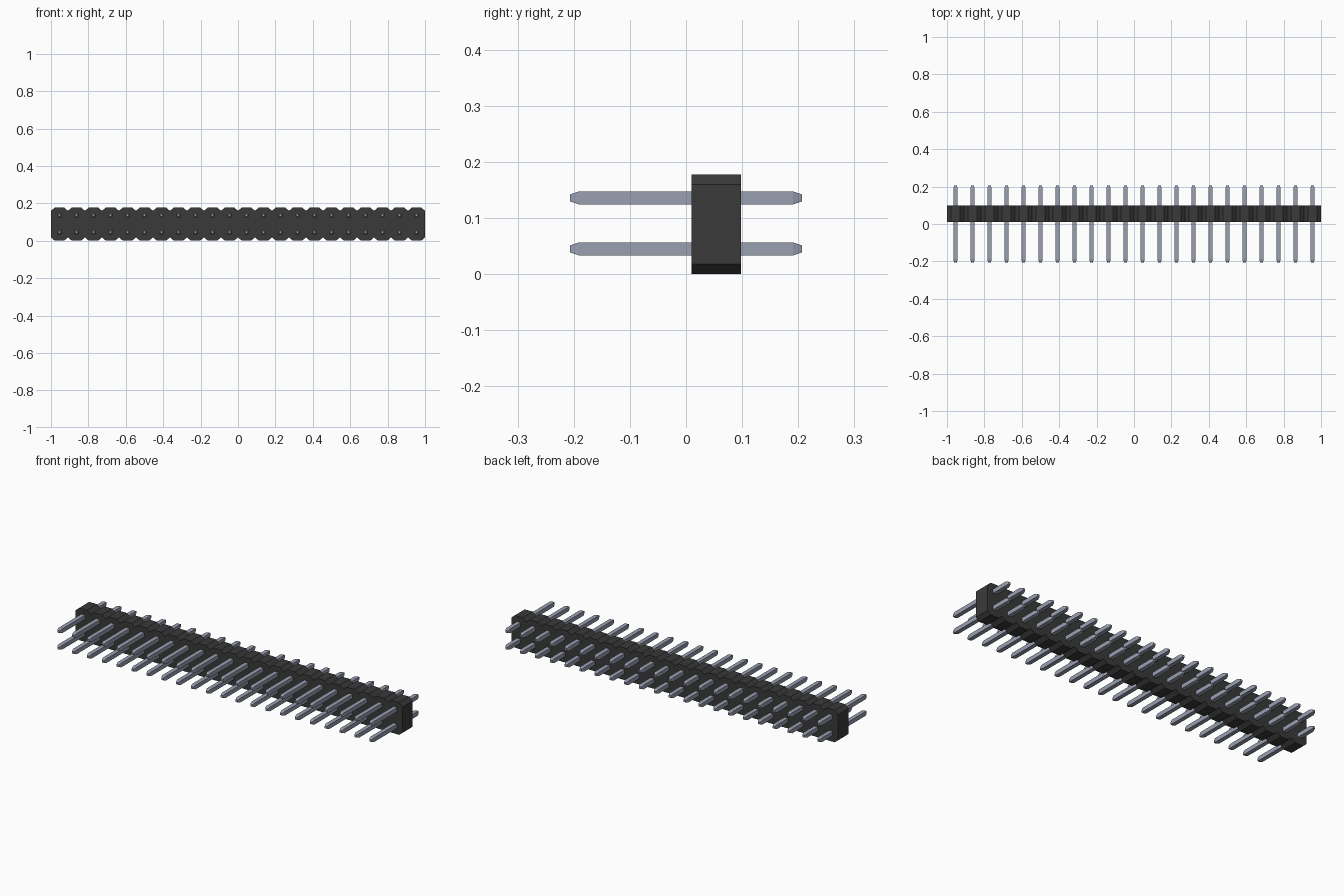
import bpy, bmesh

if "Cube" in bpy.data.objects:
    bpy.data.objects.remove(bpy.data.objects["Cube"])

COUNT = 22                       # pins per row
PITCH = 2 / COUNT
HEIGHT = 0.178
CHAMFER_X, CHAMFER_Z = 0.021, 0.018
BODY_FRONT, BODY_BACK = 0.01, 0.098
ROWS = {"lower": 0.045, "upper": 0.136}


def material(name, color):
    m = bpy.data.materials.new(name)
    m.use_nodes = True
    m.diffuse_color = color
    m.node_tree.nodes["Principled BSDF"].inputs["Base Color"].default_value = color
    return m


def add_object(name, bm, mat):
    bmesh.ops.recalc_face_normals(bm, faces=bm.faces)
    mesh = bpy.data.meshes.new(name)
    bm.to_mesh(mesh)
    bm.free()
    mesh.materials.append(mat)
    obj = bpy.data.objects.new(name, mesh)
    bpy.context.collection.objects.link(obj)
    return obj


black = material("black plastic", (0.042, 0.042, 0.042, 1))
metal = material("blue grey metal", (0.32, 0.35, 0.44, 1))

# Housing: notched strip profile, extruded front to back
top = []
for i in range(COUNT):
    x = -1 + i * PITCH
    top += [(x, HEIGHT - CHAMFER_Z), (x + CHAMFER_X, HEIGHT),
            (x + PITCH - CHAMFER_X, HEIGHT)]
top.append((1, HEIGHT - CHAMFER_Z))
outline = top + [(x, HEIGHT - z) for x, z in reversed(top)]
bm = bmesh.new()
face = bm.faces.new([bm.verts.new((x, BODY_FRONT, z)) for x, z in outline])
ext = bmesh.ops.extrude_face_region(bm, geom=[face])
bmesh.ops.translate(bm, vec=(0, BODY_BACK - BODY_FRONT, 0),
                    verts=[v for v in ext["geom"] if isinstance(v, bmesh.types.BMVert)])
add_object("housing", bm, black)


# Pins: square bars with tapered tips, as (y, half width) sections
SECTIONS = [(-0.207, 0.0062), (-0.191, 0.0115), (0.191, 0.0115), (0.207, 0.0062)]
CORNERS = [(-1, -1), (1, -1), (1, 1), (-1, 1)]


def add_pin(bm, x, z):
    rings = [[bm.verts.new((x + r * a, y, z + r * b)) for a, b in CORNERS]
             for y, r in SECTIONS]
    for near, far in zip(rings, rings[1:]):
        for k in range(4):
            n = (k + 1) % 4
            bm.faces.new((near[k], near[n], far[n], far[k]))
    bm.faces.new(rings[0])
    bm.faces.new(rings[-1])


for row, z in ROWS.items():
    bm = bmesh.new()
    for i in range(COUNT):
        add_pin(bm, -1 + (i + 0.5) * PITCH, z)
    add_object(row + "_pins", bm, metal)
